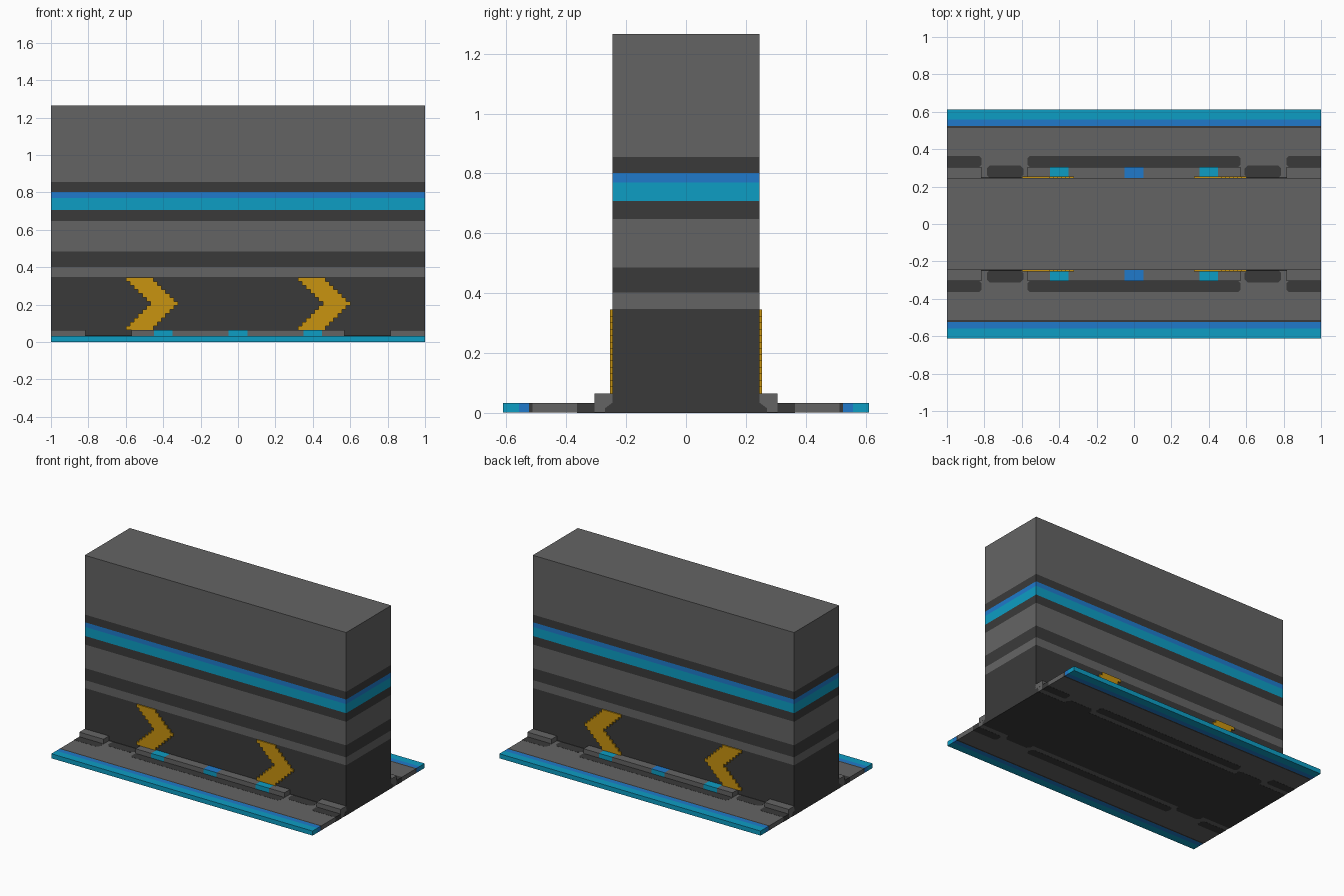
import bpy, bmesh
from mathutils import Vector

if "Cube" in bpy.data.objects:
    bpy.data.objects.remove(bpy.data.objects["Cube"])


def material(name, rgb):
    m = bpy.data.materials.new(name)
    m.diffuse_color = (*rgb, 1)
    m.use_nodes = True
    m.node_tree.nodes["Principled BSDF"].inputs["Base Color"].default_value = m.diffuse_color
    return m


MATS = [material("mid grey", (0.127, 0.127, 0.127)),
        material("dark grey", (0.042, 0.042, 0.042)),
        material("cyan", (0.004, 0.337, 0.552)),
        material("blue", (0.014, 0.195, 0.597)),
        material("amber", (0.578, 0.292, 0.005))]
GREY, DARK, CYAN, BLUE, AMBER = range(5)


def prism(name, profile, axis, lo, hi, rule=None, cuts=(), cut_axis=2, mirror=()):
    """Extrude a 2D outline along an axis, cut it at levels, colour faces by rule."""
    bm = bmesh.new()

    def place(a, b, t):
        return [(t, a, b), (a, t, b), (a, b, t)][axis]
    face = bm.faces.new([bm.verts.new(place(a, b, lo)) for a, b in profile])
    ext = bmesh.ops.extrude_face_region(bm, geom=[face])
    shift = Vector(place(0, 0, hi - lo))
    for v in ext["geom"]:
        if isinstance(v, bmesh.types.BMVert):
            v.co += shift
    normal = Vector((0, 0, 0))
    normal[cut_axis] = 1
    for c in cuts:
        bmesh.ops.bisect_plane(bm, geom=bm.verts[:] + bm.edges[:] + bm.faces[:],
                               plane_co=normal * c, plane_no=normal)
    bmesh.ops.recalc_face_normals(bm, faces=bm.faces)
    bm.normal_update()
    for f in bm.faces:
        f.material_index = rule(f.calc_center_median(), f.normal) if callable(rule) else rule
    mesh = bpy.data.meshes.new(name)
    bm.to_mesh(mesh)
    bm.free()
    for m in MATS:
        mesh.materials.append(m)
    obj = bpy.data.objects.new(name, mesh)
    bpy.context.collection.objects.link(obj)
    if mirror:
        mod = obj.modifiers.new("mirror", "MIRROR")
        mod.use_axis = ["X" in mirror, "Y" in mirror, False]
        mod.use_mirror_merge = False
    return obj


def rect(a0, a1, b0, b1):
    return [(a0, b0), (a1, b0), (a1, b1), (a0, b1)]


def band(value, levels, colours):
    return colours[sum(value > v for v in levels)]


# Wall with a small splayed foot and horizontal colour bands
W = 0.246
half = [(0.27, 0), (0.27, 0.016), (W, 0.034), (W, 1.265)]
outline = half + [(-y, z) for y, z in reversed(half)]
WALL_CUTS = [0.347, 0.402, 0.485, 0.648, 0.707, 0.77, 0.802, 0.855]
WALL_COLOURS = [DARK, GREY, DARK, GREY, DARK, CYAN, BLUE, DARK, GREY]
prism("wall", outline, 0, -1, 1,
      lambda c, n: DARK if n.z < -0.5 else band(c.z, WALL_CUTS, WALL_COLOURS), WALL_CUTS)

# Floor plates with glowing outer edges
FLOOR_CUTS = [0.512, 0.524, 0.558]
prism("floor_plate", rect(0.24, 0.612, 0.0008, 0.0322), 0, -0.9992, 0.9992,
      lambda c, n: band(c.y, FLOOR_CUTS, [GREY, DARK, BLUE, CYAN]),
      FLOOR_CUTS, 1, "Y")


# Dark slots in the floor, seen from above and below
def slot(name, x0, x1, y0, y1, c, mirror, open_end=False):
    right = [(x1, y0), (x1, y1)] if open_end else [
        (x1 - c, y0), (x1, y0 + c), (x1, y1 - c), (x1 - c, y1)]
    left = [(x0 + c, y1), (x0, y1 - c), (x0, y0 + c), (x0 + c, y0)]
    prism(name, right + left, 2, 0, 0.033, DARK, mirror=mirror)


slot("long_slot", -0.57, 0.57, 0.305, 0.364, 0.012, "Y")
slot("end_slot", 0.815, 1.0, 0.305, 0.364, 0.012, "XY", True)
slot("short_slot", 0.592, 0.787, 0.244, 0.314, 0.018, "XY")

# Raised kerbs along the wall, the long one with three lights
LIGHTS = [-0.4, 0.0, 0.4]


def kerb_colour(c, n):
    for x in LIGHTS:
        if abs(c.x - x) < 0.045:
            return BLUE if x == 0 and n.z > 0.5 else CYAN
    return GREY


prism("long_kerb", rect(W - 0.005, 0.306, 0.03, 0.065), 0, -0.57, 0.57, kerb_colour,
      [x + d for x in LIGHTS for d in (-0.05, 0.05)], 0, "Y")
prism("end_kerb", rect(W - 0.005, 0.306, 0.03, 0.065), 0, 0.815, 1.0, GREY, mirror="XY")

# Stepped chevron arrows on both long sides
ROWS, Z0, Z1, STEP = 13, 0.065, 0.345, 0.0222
for label, x0 in (("rear", -0.6), ("lead", 0.32)):
    left, right = [], []
    for i in range(ROWS):
        shift = STEP * min(i, ROWS - 1 - i)
        for k in (i, i + 1):
            z = Z0 + (Z1 - Z0) * k / ROWS
            left.append((x0 + shift, z))
            right.append((x0 + 0.147 + shift, z))
    prism(label + "_chevron", right + left[::-1], 1, W - 0.001, W + 0.0085, AMBER, mirror="Y")
